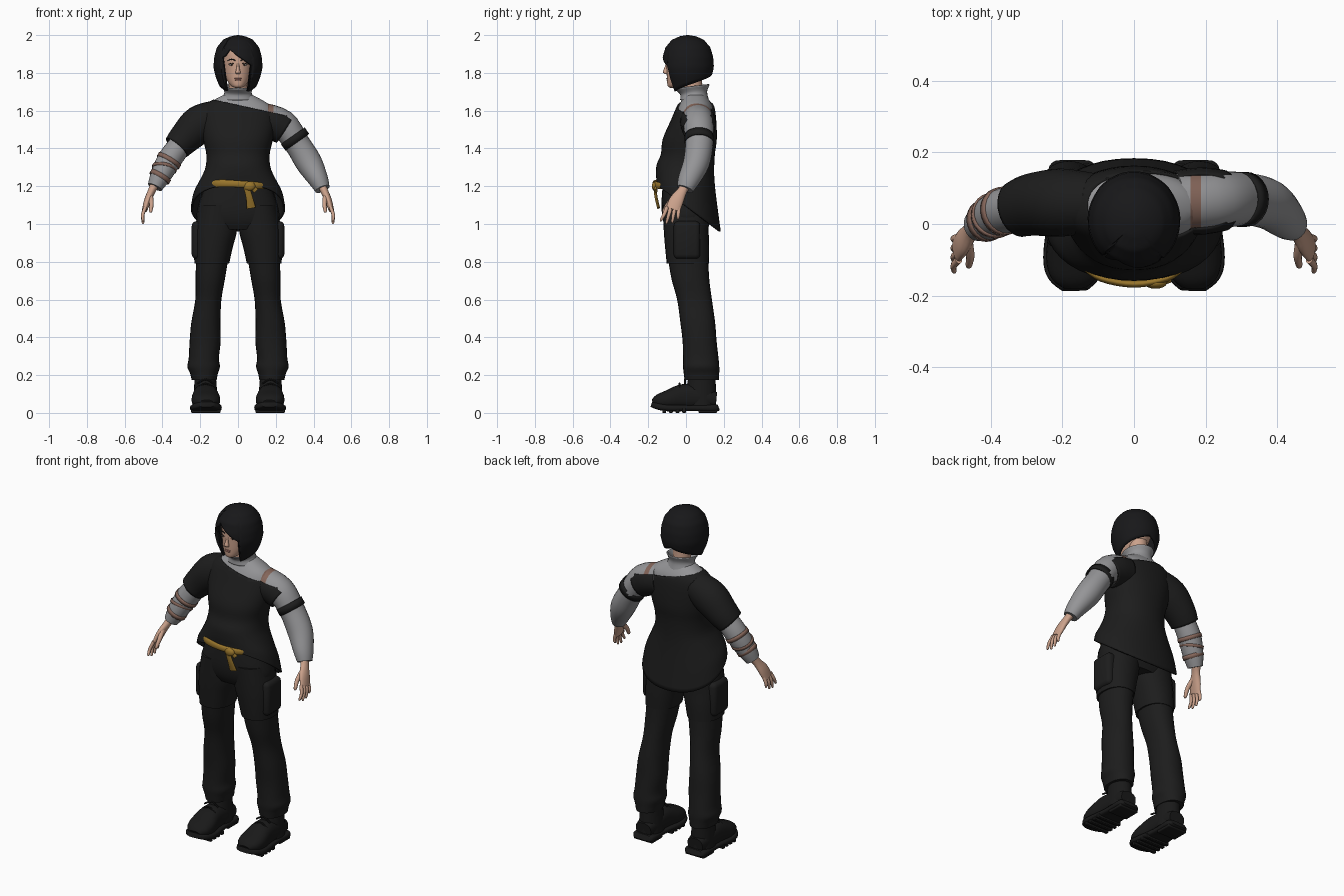
import bpy, bmesh, math
from mathutils import Vector, Matrix

if "Cube" in bpy.data.objects:
    bpy.data.objects.remove(bpy.data.objects["Cube"])

made = []


def paint(name, red, green, blue):
    mat = bpy.data.materials.new(name)
    mat.use_nodes = True
    mat.diffuse_color = (red, green, blue, 1)
    shader = mat.node_tree.nodes["Principled BSDF"]
    shader.inputs["Base Color"].default_value = (red, green, blue, 1)
    shader.inputs["Roughness"].default_value = 0.8
    return mat


cloth = paint("black cloth", .012, .012, .012)
hair_black = paint("hair black", .009, .009, .010)
boot_black = paint("boot black", .010, .010, .010)
grey = paint("grey shirt", .30, .30, .31)
skin = paint("skin", .60, .36, .26)
brown = paint("brown strap", .23, .13, .10)
mustard = paint("mustard belt", .32, .18, .025)
lip = paint("lip", .42, .19, .15)
white = paint("eye white", .55, .52, .50)
iris = paint("dark iris", .03, .02, .015)


def finish(name, bm, mat, wall=0):
    bmesh.ops.recalc_face_normals(bm, faces=bm.faces)
    mesh = bpy.data.meshes.new(name)
    bm.to_mesh(mesh)
    bm.free()
    mesh.materials.append(mat)
    obj = bpy.data.objects.new(name, mesh)
    bpy.context.scene.collection.objects.link(obj)
    if wall:
        mod = obj.modifiers.new("wall", "SOLIDIFY")
        mod.thickness = wall
    made.append(obj)
    return obj


def smooth_rows(rows, steps):
    """Catmull-Rom through rows of any length"""
    rows = [Vector(r) for r in rows]
    out = []
    for i in range(len(rows) - 1):
        a, b, c = rows[max(i - 1, 0)], rows[i], rows[i + 1]
        d = rows[min(i + 2, len(rows) - 1)]
        for k in range(steps):
            t = k / steps
            out.append(b + (c - a) * (t / 2) + (a * 2 - b * 5 + c * 4 - d) * (t * t / 2)
                       + (b * 3 - a - c * 3 + d) * (t ** 3 / 2))
    return out + [rows[-1]]


def loft(name, rows, mat, flat=False, wall=0, sides=24, power=2.0, steps=4, cut=None):
    """Tube through rows of x, y, z, two radii and, if flat, a tilt"""
    rows = smooth_rows(rows, steps)
    bm = bmesh.new()
    rings = []
    for i, row in enumerate(rows):
        centre = Vector(row[:3])
        u, v = Vector((1, 0, 0)), Vector((0, 1, 0))
        if not flat:
            t = Vector(rows[min(i + 1, len(rows) - 1)][:3]) - Vector(rows[max(i - 1, 0)][:3])
            t.normalize()
            v = Vector((0, 1, 0)) if abs(t.y) < .8 else Vector((0, 0, 1))
            v = (v - t * v.dot(t)).normalized()
            u = v.cross(t)
        ring = []
        for k in range(sides):
            a = math.tau * k / sides
            c, s = math.cos(a), math.sin(a)
            c = math.copysign(abs(c) ** (2 / power), c) * row[3]
            s = math.copysign(abs(s) ** (2 / power), s) * row[4]
            p = centre + u * c + v * s
            if flat and len(row) > 5:
                p.z += row[5] * s
            ring.append(bm.verts.new(p))
        rings.append(ring)
    for low, high in zip(rings, rings[1:]):
        for k in range(sides):
            n = (k + 1) % sides
            bm.faces.new((low[k], low[n], high[n], high[k]))
    if not wall:
        bm.faces.new(rings[0])
        bm.faces.new(rings[-1])
    if cut:
        bmesh.ops.bisect_plane(bm, geom=bm.verts[:] + bm.edges[:] + bm.faces[:],
                               plane_co=cut[0], plane_no=cut[1], clear_outer=True)
    return finish(name, bm, mat, wall)


def ball(name, place, size, mat):
    bm = bmesh.new()
    bmesh.ops.create_uvsphere(bm, u_segments=16, v_segments=10, radius=1,
                              matrix=Matrix.LocRotScale(Vector(place), None, Vector(size)))
    return finish(name, bm, mat)


def box(name, place, size, mat, bevel):
    bm = bmesh.new()
    bmesh.ops.create_cube(bm, size=1, matrix=Matrix.LocRotScale(Vector(place), None, Vector(size)))
    bmesh.ops.bevel(bm, geom=bm.edges[:], offset=bevel, segments=3, affect="EDGES", profile=.5)
    return finish(name, bm, mat)


def band(name, centre, direction, radius, width, mat):
    half = Vector(direction).normalized() * width / 2
    ends = [(*(Vector(centre) + half * s), radius, radius) for s in (-1, 1)]
    return loft(name, ends, mat, wall=.008, steps=1)


def stripe(obj, low, high, mat):
    """Cut a painted strip between two x positions"""
    bm = bmesh.new()
    bm.from_mesh(obj.data)
    for x in (low, high):
        bmesh.ops.bisect_plane(bm, geom=bm.verts[:] + bm.edges[:] + bm.faces[:],
                               plane_co=(x, 0, 0), plane_no=(1, 0, 0))
    obj.data.materials.append(mat)
    for f in bm.faces:
        f.material_index = int(low < f.calc_center_median().x < high)
    bm.to_mesh(obj.data)
    bm.free()


# Tunic with a slanted neckline and a hem that drops at the back
torso = [(0, .045, 1.69, .07, .06, 0), (0, .05, 1.665, .12, .075, 0), (0, .05, 1.62, .185, .1, 0),
         (0, .04, 1.55, .2, .12, 0), (0, .02, 1.45, .185, .143, 0), (0, .01, 1.37, .168, .143, 0),
         (0, -.003, 1.3, .172, .152, -.1), (0, -.003, 1.235, .2, .156, -.2),
         (0, .005, 1.16, .235, .162, -.45), (0, .012, 1.085, .25, .172, -.72)]
neckline = ((0, 0, 1.63), (.22, 0, 1))
loft("tunic", torso, cloth, flat=True, wall=.01, sides=40, power=2.2, cut=neckline)
loft("tunic_right_sleeve", [(-.1, .06, 1.58, .08, .08), (-.2, .06, 1.53, .1, .095),
                            (-.28, .055, 1.455, .086, .088), (-.325, .042, 1.405, .074, .08)],
     cloth, wall=.01)
loft("tunic_left_sleeve", [(.12, .06, 1.55, .09, .09), (.19, .064, 1.535, .092, .094),
                           (.25, .066, 1.5, .084, .086)], cloth, wall=.008, cut=neckline)

# Shirt showing at the left shoulder, arms and collar
shirt = loft("shirt_body", [(x, y, z, rx - .008, ry - .008) for x, y, z, rx, ry, tilt in torso[:5]],
             grey, flat=True, sides=40, power=2.2)
left_arm = loft("shirt_left_sleeve", [(.12, .06, 1.575, .07, .08), (.235, .066, 1.53, .076, .08),
                                      (.31, .07, 1.43, .068, .074), (.375, .055, 1.325, .07, .07),
                                      (.425, .015, 1.235, .053, .058), (.447, -.005, 1.185, .04, .044)], grey)
for part in (shirt, left_arm):
    stripe(part, .158, .188, brown)
loft("shirt_right_sleeve", [(-.28, .055, 1.45, .06, .06), (-.36, .038, 1.345, .064, .064),
                            (-.41, .012, 1.255, .055, .058), (-.44, -.005, 1.195, .04, .044)], grey)
loft("collar", [(0, .045, 1.655, .085, .07, 0), (0, .04, 1.695, .066, .066, .1),
                (0, .03, 1.73, .08, .09, .12)], grey, flat=True, wall=.006)
band("left_arm_band", (.302, .069, 1.45), (.07, 0, -.1), .077, .042, cloth)
band("upper_forearm_strap", (-.366, .036, 1.335), (-.3, -.1, -.5), .068, .022, brown)
band("middle_forearm_strap", (-.39, .024, 1.295), (-.1, -.2, -.5), .066, .016, brown)
band("lower_forearm_strap", (-.412, .01, 1.25), (-.3, -.1, -.5), .059, .024, brown)

# Belt, knot and hanging ends
loft("belt", [(-.14, -.12, 1.21, .018, .008), (-.09, -.152, 1.215, .02, .01),
              (0, -.168, 1.212, .018, .01), (.09, -.152, 1.205, .018, .01),
              (.14, -.12, 1.2, .016, .008)], mustard)
ball("belt_knot", (.06, -.165, 1.2), (.032, .016, .024), mustard)
loft("belt_long_end", [(.045, -.165, 1.195, .016, .008), (.06, -.158, 1.14, .018, .008),
                       (.07, -.145, 1.085, .024, .008)], mustard)
loft("belt_short_end", [(.07, -.165, 1.2, .014, .008), (.095, -.158, 1.175, .014, .008)], mustard)

# Trousers, boots and hands, mirrored by side
loft("trouser_hips", [(0, 0, 1.25, .16, .12), (0, 0, 1.1, .21, .13),
                      (0, .002, 1.02, .215, .122), (0, .004, .97, .16, .1)], cloth, flat=True, power=2.4)


def mirrored(side, rows):
    return [(r[0] * side, *r[1:]) for r in rows]


for side, word in ((-1, "right"), (1, "left")):
    loft(word + "_thigh", mirrored(side, [(.105, 0, 1.1, .1, .125), (.117, .001, .97, .112, .119),
                                         (.13, .006, .88, .103, .117), (.139, .01, .79, .092, .112)]),
         cloth, flat=True, power=2.2)
    loft(word + "_lower_leg", mirrored(side, [
        (.135, .01, .83, .086, .107), (.147, .023, .71, .078, .1), (.157, .045, .6, .069, .092),
        (.17, .062, .48, .077, .092), (.174, .072, .38, .082, .09), (.181, .078, .29, .08, .094),
        (.182, .08, .245, .086, .096), (.18, .082, .21, .074, .094), (.179, .084, .175, .066, .092)]),
        cloth, flat=True, power=2.2)
    box(word + "_cargo_pocket", (.205 * side, .005, .915), (.08, .14, .2), cloth, .025)
    loft(word + "_boot_shaft", mirrored(side, [(.175, .09, .24, .056, .068), (.173, .083, .17, .058, .074),
                                              (.172, .08, .1, .062, .08), (.172, .08, .04, .064, .08)]),
         boot_black, flat=True)
    loft(word + "_boot_foot", mirrored(side, [
        (.172, .16, .07, .05, .04), (.172, .08, .08, .062, .06), (.172, -.01, .085, .066, .068),
        (.17, -.09, .07, .076, .052), (.167, -.145, .06, .066, .038), (.166, -.174, .05, .036, .02)]),
        boot_black, power=2.4)
    loft(word + "_boot_sole", mirrored(side, [
        (.172, .173, .03, .05, .016), (.172, .15, .026, .068, .019), (.172, .04, .026, .068, .016),
        (.17, -.09, .026, .084, .018), (.167, -.15, .036, .072, .018), (.166, -.183, .045, .038, .014)]),
        boot_black, power=4)
    box(word + "_boot_heel", (.172 * side, .115, .018), (.125, .1, .036), boot_black, .006)
    for i in range(4):
        box(word + "_sole_lug", (.17 * side, -.115 + i * .035, .012), (.155, .02, .024), boot_black, .004)
    for i in range(3):
        y, z = -.062 + i * .028, .122 + i * .022
        loft(word + "_boot_lace", [((.172 + dx) * side, y, z + dz, .005, .005)
                                   for dx, dz in ((-.045, -.012), (0, .012), (.045, -.012))],
             boot_black, sides=8)

    # Hand with palm, four fingers and a thumb
    loft(word + "_palm", mirrored(side, [(.44, .0, 1.21, .025, .027), (.457, -.02, 1.175, .02, .026),
                                        (.478, -.05, 1.125, .019, .038), (.494, -.07, 1.075, .014, .038)]), skin)
    for i, finger in enumerate(("index", "middle", "ring", "little")):
        y, drop = -.1 + i * .021, (.012, 0, .004, .022)[i]
        loft(word + "_" + finger + "_finger", mirrored(side, [
            (.49, y, 1.09, .010, .011), (.504, y - .016 + i * .004, 1.05, .009, .010),
            (.503, y - .032 + i * .009, 1.01 + drop, .007, .007),
            (.501, y - .034 + i * .009, 1.002 + drop, .003, .003)]), skin, sides=10)
    loft(word + "_thumb", mirrored(side, [(.465, -.05, 1.15, .015, .016), (.458, -.09, 1.11, .012, .013),
                                         (.462, -.115, 1.07, .009, .010), (.463, -.118, 1.06, .004, .004)]),
         skin, sides=10)

    # Eye and brow
    ball(word + "_eye", (.032 * side, -.086, 1.843), (.015, .011, .006), white)
    ball(word + "_iris", (.032 * side, -.093, 1.843), (.006, .006, .0055), iris)
    loft(word + "_upper_lid", mirrored(side, [(.016, -.096, 1.846, .002, .003), (.032, -.097, 1.851, .002, .003),
                                             (.049, -.086, 1.847, .002, .003)]), iris, sides=8)
    loft(word + "_brow", mirrored(side, [(.014, -.102, 1.866, .003, .003), (.034, -.096, 1.872, .003, .003),
                                        (.054, -.082, 1.866, .002, .003)]), hair_black, sides=8)

# Neck, head, nose and mouth
loft("neck", [(0, .045, 1.64, .06, .055), (0, .038, 1.7, .049, .05), (0, .03, 1.8, .052, .055)], skin, flat=True)
loft("head", [(0, -.062, 1.721, .016, .022), (0, -.054, 1.732, .037, .043), (0, -.022, 1.77, .064, .079),
              (0, -.002, 1.82, .077, .101), (0, .004, 1.87, .083, .107), (0, .01, 1.92, .082, .106),
              (0, .01, 1.965, .05, .065)], skin, flat=True, sides=32)
loft("nose", [(0, -.097, 1.855, .006, .006), (0, -.105, 1.825, .008, .01), (0, -.108, 1.803, .014, .014),
              (0, -.1, 1.793, .01, .008)], skin, flat=True, sides=12)
ball("upper_lip", (0, -.097, 1.77), (.02, .008, .004), lip)
ball("lower_lip", (0, -.096, 1.763), (.017, .008, .005), lip)

# Bobbed hair: columns fall from the crown to a fringe or to the jaw
profile = [(2.0, .004), (1.994, .04), (1.975, .08), (1.935, .112), (1.885, .126),
           (1.83, .13), (1.78, .119), (1.7, .086)]


def hair_radius(z):
    for (top, wide), (low, narrow) in zip(profile, profile[1:]):
        if z >= low:
            return wide + (narrow - wide) * (top - z) / (top - low)
    return profile[-1][1]


def hair_end(degrees):
    if -44 < degrees < 39:
        x = .125 * math.sin(math.radians(degrees))
        return 1.925 - (.7 * (x + .05) if x > -.05 else 1.5 * (-.05 - x))
    return 1.7 + .095 * (abs(degrees) - 40) / 140


bm = bmesh.new()
columns, rows = 90, 20
grid = []
for c in range(columns):
    degrees = c * 360 / columns - 180
    a, end, column = math.radians(degrees), hair_end(degrees), []
    for r in range(rows + 1):
        z = 2 - (2 - end) * (r / rows) ** 1.5
        wide = hair_radius(z)
        column.append(bm.verts.new((wide * math.sin(a), .01 - 1.06 * wide * math.cos(a), z)))
    grid.append(column)
for c in range(columns):
    left, right = grid[c], grid[(c + 1) % columns]
    for r in range(rows):
        bm.faces.new((left[r], right[r], right[r + 1], left[r + 1]))
bm.faces.new([column[0] for column in grid])
finish("bobbed_hair", bm, hair_black, wall=.014)

# Smooth shading with crisp hems
bpy.ops.object.select_all(action="DESELECT")
for obj in made:
    obj.select_set(True)
bpy.context.view_layer.objects.active = made[0]
bpy.ops.object.shade_smooth_by_angle(angle=math.radians(42))
